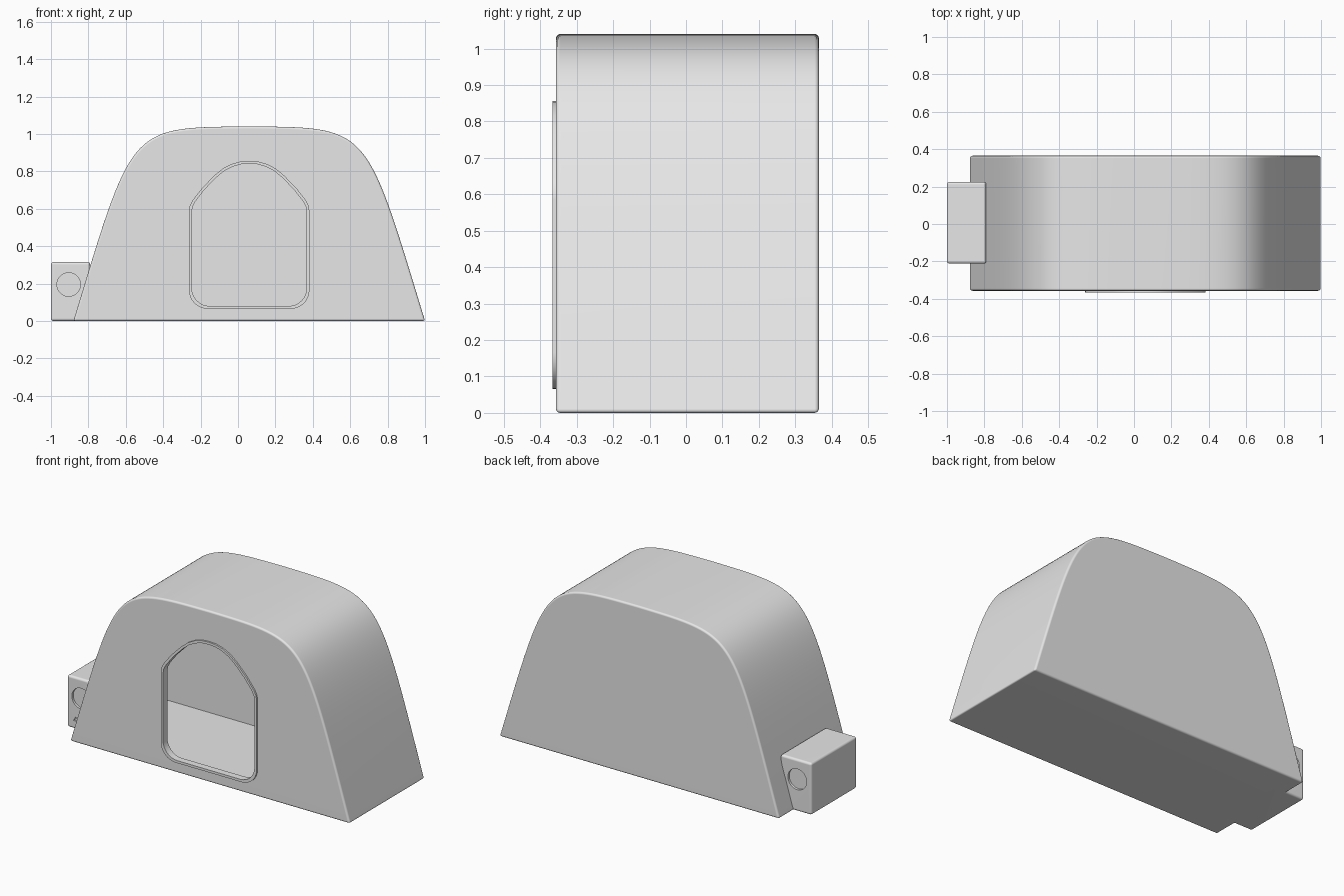
import bpy, bmesh, math
from mathutils import Vector
from mathutils.geometry import interpolate_bezier

cube = bpy.data.objects.get("Cube")
if cube:
    bpy.data.objects.remove(cube, do_unlink=True)

grey = bpy.data.materials.new("light_grey")
grey.use_nodes = True
grey.diffuse_color = (0.8, 0.8, 0.8, 1)
grey.node_tree.nodes["Principled BSDF"].inputs["Base Color"].default_value = (0.8, 0.8, 0.8, 1)

CX = 0.06  # symmetry line of the shelter


def prism(name, outline, y0, y1, bevel=0.0):
    """Extrude an x-z outline along y, optionally rounding its sharp edges."""
    bm = bmesh.new()
    face = bm.faces.new([bm.verts.new((x, y0, z)) for x, z in outline])
    ext = bmesh.ops.extrude_face_region(bm, geom=[face])
    verts = [v for v in ext["geom"] if isinstance(v, bmesh.types.BMVert)]
    bmesh.ops.translate(bm, verts=verts, vec=(0, y1 - y0, 0))
    bmesh.ops.recalc_face_normals(bm, faces=bm.faces)
    if bevel:
        sharp = [e for e in bm.edges if e.calc_face_angle(0) > math.radians(40)]
        bmesh.ops.bevel(bm, geom=sharp, offset=bevel, segments=4, profile=0.5,
                        affect='EDGES', clamp_overlap=True)
    mesh = bpy.data.meshes.new(name)
    bm.to_mesh(mesh)
    bm.free()
    mesh.materials.append(grey)
    obj = bpy.data.objects.new(name, mesh)
    bpy.context.collection.objects.link(obj)
    return obj


def mirrored(half):
    """Right half, bottom to top, completed to a closed outline around CX."""
    left = [(-x, z) for x, z in reversed(half) if x > 1e-4]
    return [(x + CX, z) for x, z in half + left]


def dome(width, bottom, pull_x, pull_z, round_x, top):
    curve = interpolate_bezier(Vector((width, bottom)), Vector((pull_x, pull_z)),
                               Vector((round_x, top - 0.005)), Vector((0, top)), 40)
    return mirrored([(p[0], p[1]) for p in curve])


def activate(obj):
    bpy.ops.object.select_all(action='DESELECT')
    obj.select_set(True)
    bpy.context.view_layer.objects.active = obj


def cut(obj, *cutters):
    activate(obj)
    for c in cutters:
        mod = obj.modifiers.new("cut", 'BOOLEAN')
        mod.operation = 'DIFFERENCE'
        mod.solver = 'EXACT'
        mod.object = c
        bpy.ops.object.modifier_apply(modifier=mod.name)


def finish(obj):
    activate(obj)
    bpy.ops.object.shade_smooth_by_angle(angle=math.radians(35))
    mod = obj.modifiers.new("weighted_normal", 'WEIGHTED_NORMAL')
    mod.keep_sharp = True


def circle(x, z, r, n):
    return [(x + r * math.sin(2 * math.pi * i / n), z + r * math.cos(2 * math.pi * i / n))
            for i in range(n)]


# Doorway outline: rounded lower corners, upright sides, softly pointed top
corner = [(0.222 + 0.1 * math.sin(a), 0.165 - 0.1 * math.cos(a))
          for a in (math.pi / 16 * i for i in range(9))]
arch = [(0.322, 0.585), (0.318, 0.615), (0.303, 0.645), (0.25, 0.713), (0.184, 0.78),
        (0.14, 0.816), (0.093, 0.84), (0.045, 0.853), (0, 0.856)]
door_half = corner + arch
MID = 0.46
opening_half = [(x * 0.953, MID + (z - MID) * 0.962) for x, z in door_half]

# Helpers that hollow out the shelter
cavity = prism("cavity_cutter", dome(0.9, 0.03, 0.59, 1.02, 0.62, 1.01), -0.325, 0.335)
opening = prism("doorway_cutter", mirrored(opening_half), -0.5, -0.2)

# Hollow shelter shell
shell = prism("shelter_shell", dome(0.94, 0, 0.62, 1.05, 0.65, 1.04), -0.357, 0.365, 0.012)
cut(shell, cavity, opening)

# Raised rim around the doorway
rim = prism("doorway_rim", mirrored(door_half), -0.367, -0.35)
cut(rim, opening)

# Side unit with round ports at both ends and a small indicator in front
box = [(-1, 0), (-0.79, 0), (-0.79, 0.315), (-1, 0.315)]
unit = prism("side_unit", box, -0.212, 0.225, 0.014)
ports = [prism("port_cutter", circle(-0.905, 0.195, 0.063, 40), y0, y1)
         for y0, y1 in ((-0.3, -0.198), (0.211, 0.3))]
ports.append(prism("indicator_cutter", circle(-0.942, 0.058, 0.017, 3), -0.3, -0.204))
cut(unit, cavity, *ports)

for helper in [cavity, opening] + ports:
    bpy.data.objects.remove(helper, do_unlink=True)
for part in (shell, rim, unit):
    finish(part)
